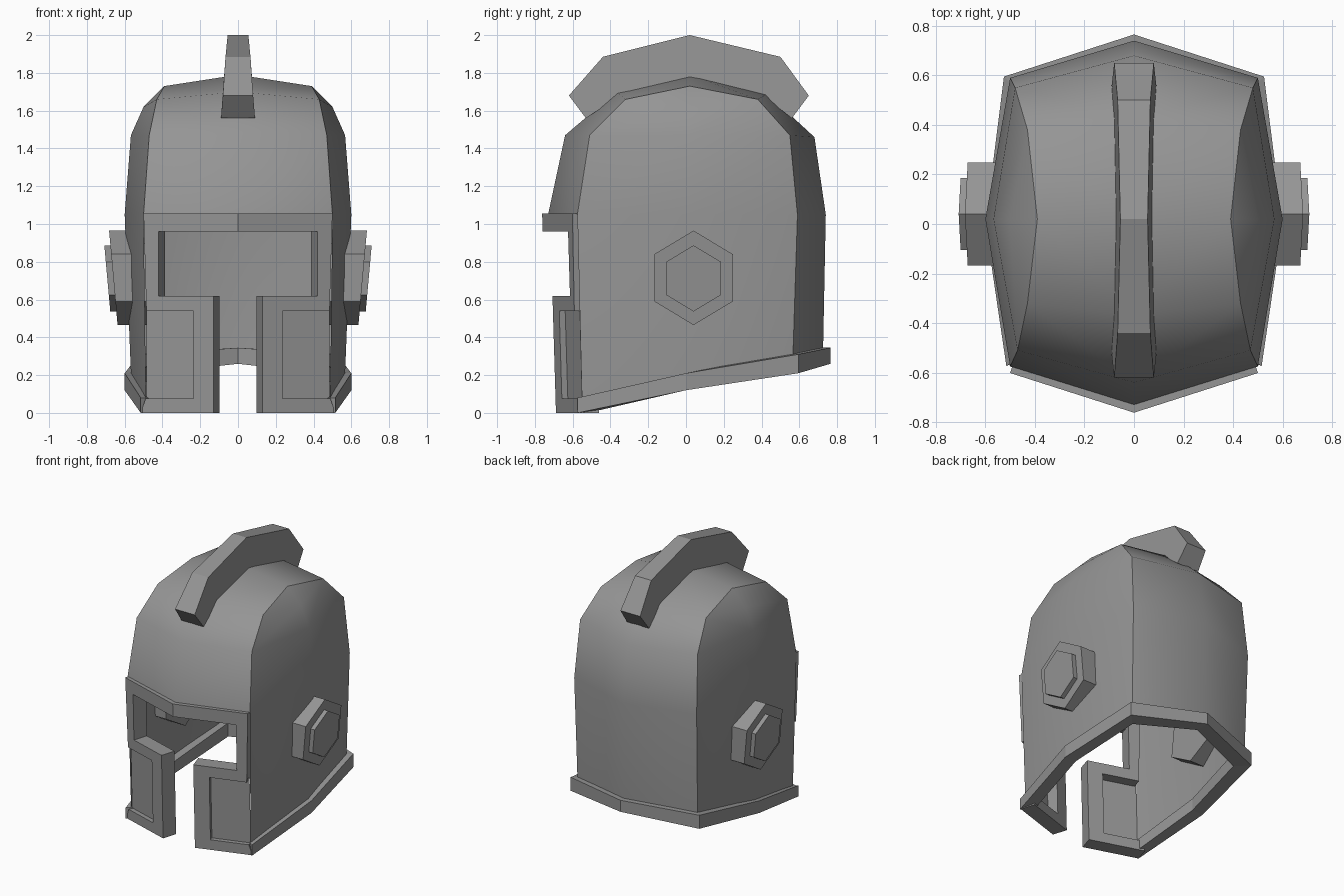
import bpy, bmesh
from math import cos, sin, pi

if "Cube" in bpy.data.objects:
    bpy.data.objects.remove(bpy.data.objects["Cube"], do_unlink=True)

STEEL = (0.3, 0.3, 0.3, 1)
steel = bpy.data.materials.new("steel grey")
steel.use_nodes = True
steel.diffuse_color = STEEL
steel.node_tree.nodes["Principled BSDF"].inputs["Base Color"].default_value = STEEL


def build(name, verts, faces, mirror=True, smooth=False):
    """Make an object, optionally mirrored across x = 0."""
    mesh = bpy.data.meshes.new(name)
    mesh.from_pydata(verts, [], faces)
    bm = bmesh.new()
    bm.from_mesh(mesh)
    bmesh.ops.recalc_face_normals(bm, faces=bm.faces)
    for f in bm.faces:
        f.smooth = smooth
    bm.to_mesh(mesh)
    bm.free()
    mesh.materials.append(steel)
    obj = bpy.data.objects.new(name, mesh)
    bpy.context.collection.objects.link(obj)
    if mirror:
        obj.modifiers.new("Mirror", 'MIRROR')
    return obj


def loft(name, rings, closed=False, caps=(), **kw):
    """Skin neighbouring rows of points; closed joins each row into a ring."""
    n = len(rings[0])
    faces = [(r * n + i, r * n + (i + 1) % n, (r + 1) * n + (i + 1) % n, (r + 1) * n + i)
             for r in range(len(rings) - 1) for i in range(n if closed else n - 1)]
    for r in caps:
        faces.append(tuple(r * n + i for i in range(n)))
    return build(name, [p for ring in rings for p in ring], faces, **kw)


# Dome: crown strip between the centre arch and the corner arch
front_corner = [(.5, -.575, 1.05), (.47, -.51, 1.47), (.43, -.32, 1.66)]
top_corner = (.39, .02, 1.73)
back_corner = [(.5, .59, 1.05), (.48, .55, 1.47), (.43, .38, 1.66)]
back_low = (.49, .565, .27)
centre = [(0, -.73, 1.05), (0, -.64, 1.47), (0, -.37, 1.70), (0, .02, 1.79),
          (0, .43, 1.69), (0, .68, 1.46), (0, .74, 1.05), (0, .725, .3)]
corner = front_corner + [top_corner] + back_corner[::-1] + [back_low]
loft("crown_shell", [centre, corner], smooth=True)

# Dome: side panels, bulging along the middle and closing at the top
side_mid = [(.565, .01, .16), (.6, .02, 1.05), (.567, .02, 1.47), (.5, .02, 1.62), top_corner]
front_edge = [(.487, -.55, .04)] + front_corner + [top_corner]
back_edge = [back_low] + back_corner + [top_corner]
side = loft("side_shell", [front_edge, side_mid, back_edge], smooth=True)
bm = bmesh.new()
bm.from_mesh(side.data)
bmesh.ops.remove_doubles(bm, verts=bm.verts, dist=.001)
bm.to_mesh(side.data)
bm.free()


# Face frame: brow, eye opening edge, cheek border and lower lip in one plate
def face_plane(x, z, depth=0):
    shift = .3 * depth if x > 0 else 0
    return (x - shift, -.76 + .32 * x + .03 * (1 - z) + .95 * depth, z)


outline = [(0, 1.055), (.5, 1.055), (.485, .54), (.235, .54), (.235, .075), (.49, .075),
           (.515, 0), (.13, 0), (.13, .62), (.42, .62), (.42, .96), (0, .96)]
n = len(outline)
verts = [face_plane(x, z, d) for d in (0, .11) for x, z in outline]
faces = [tuple(range(n)), tuple(range(n, 2 * n))]
faces += [(i, i + 1, n + i + 1, n + i) for i in range(n - 1)]
build("face_frame", verts, faces)

# Recessed cheek panels
cheek = [(.22, .05), (.495, .05), (.495, .56), (.22, .56)]
build("cheek_panel", [face_plane(x, z, .033) for x, z in cheek], [(0, 1, 2, 3)])

# Lower rim: outer and inner points with bottom and top heights
rim = [((.515, -.575), (.44, -.52), 0, .08), ((.6, 0), (.51, 0), .12, .21),
       ((.525, .595), (.44, .51), .21, .31), ((0, .765), (0, .66), .26, .345)]
loft("lower_rim", [[(*o, lo), (*o, hi), (*i, hi), (*i, lo)] for o, i, lo, hi in rim],
     closed=True, caps=(0,))

# Crest: outer edge, root edge, and their half widths
crest = [((-.62, 1.68), (-.53, 1.56), .08, .09), ((-.44, 1.885), (-.35, 1.68), .066, .08),
         ((.02, 2), (.02, 1.75), .055, .074), ((.5, 1.885), (.42, 1.67), .066, .08),
         ((.65, 1.68), (.56, 1.56), .08, .09)]
loft("crest", [[(-a, *o), (a, *o), (b, *r), (-b, *r)] for o, r, a, b in crest],
     closed=True, caps=(0, 4), mirror=False)


# Ear bosses: stacked six-sided plates leaning with the side wall
def boss(name, radius, inner, outer, zc):
    ring = [(.04 + radius * .96 * sin(k * pi / 3), radius * cos(k * pi / 3)) for k in range(6)]
    loft(name, [[(x + .09 * z, y, zc + z) for y, z in ring] for x in (inner, outer)],
         closed=True, caps=(0, 1))


boss("ear_boss", .25, .48, .66, .715)
boss("ear_cap", .175, .64, .692, .712)
